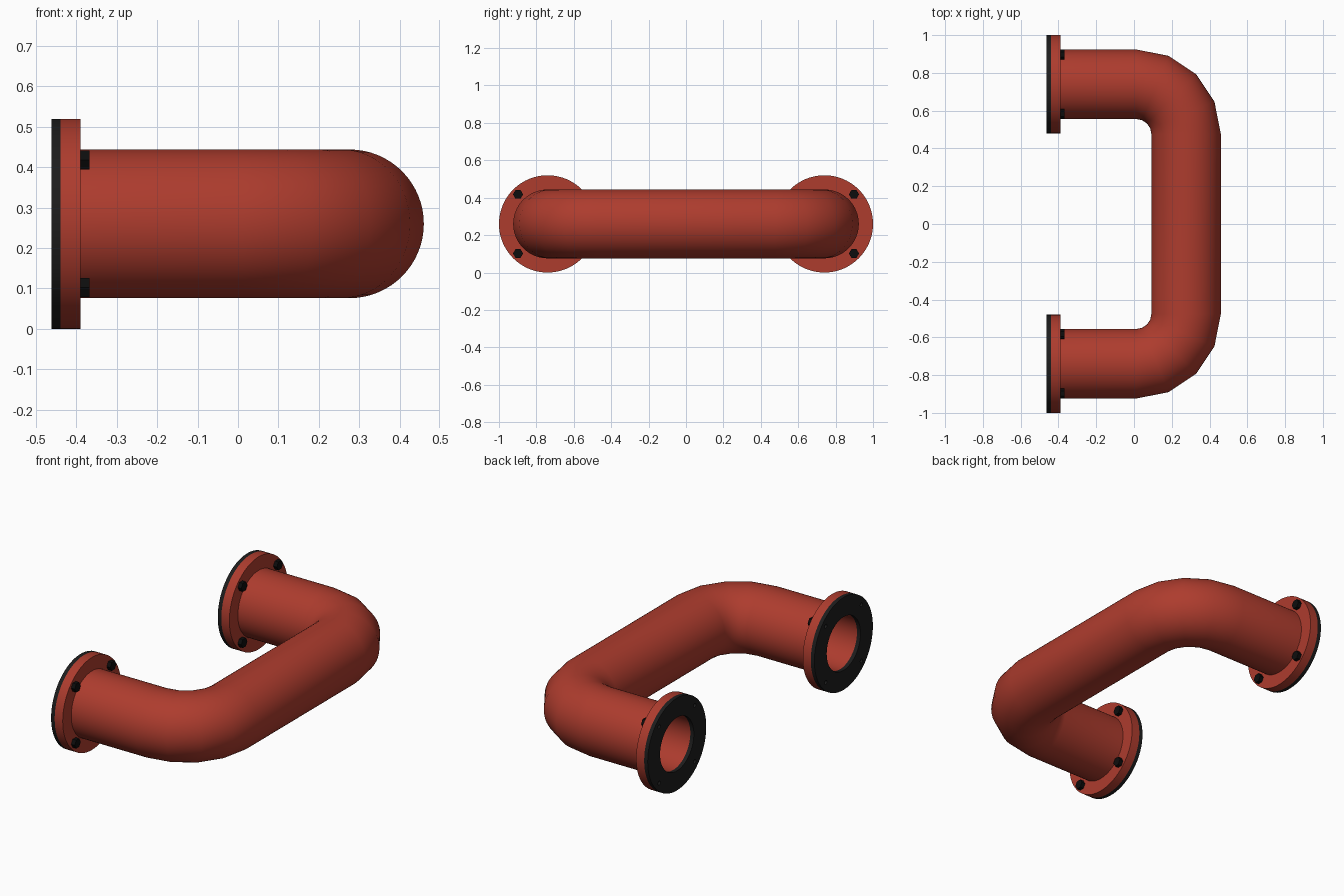
import bpy, bmesh
from math import sin, cos, pi, radians
from mathutils import Vector, Matrix

if "Cube" in bpy.data.objects:
    bpy.data.objects.remove(bpy.data.objects["Cube"])

ZC, YLEG = 0.26, 0.74            # pipe axis height, leg offset
R_OUT, R_IN = 0.184, 0.15        # pipe radii
R_FLANGE, BOLT = 0.26, 0.158     # flange radius, bolt offset in y and z
X_BACK, X_SEAL, X_FACE = -0.462, -0.44, -0.39
SEG = 64


def material(name, color):
    m = bpy.data.materials.new(name)
    m.diffuse_color = (*color, 1)
    m.use_nodes = True
    m.node_tree.nodes["Principled BSDF"].inputs["Base Color"].default_value = m.diffuse_color
    return m


RED = material("red_paint", (0.42, 0.045, 0.027))
RUBBER = material("black_rubber", (0.012, 0.012, 0.012))
STEEL = material("dark_steel", (0.004, 0.004, 0.004))


def finish(name, bm, mat, smooth=True):
    bmesh.ops.recalc_face_normals(bm, faces=bm.faces)
    me = bpy.data.meshes.new(name)
    bm.to_mesh(me)
    bm.free()
    ob = bpy.data.objects.new(name, me)
    bpy.context.collection.objects.link(ob)
    me.materials.append(mat)
    if smooth:
        bpy.ops.object.select_all(action='DESELECT')
        ob.select_set(True)
        bpy.context.view_layer.objects.active = ob
        bpy.ops.object.shade_smooth_by_angle(angle=radians(30))
    return ob


def bridge(bm, rings, closed=False):
    for i in range(len(rings) if closed else len(rings) - 1):
        a, b = rings[i], rings[(i + 1) % len(rings)]
        for j in range(len(a)):
            k = (j + 1) % len(a)
            bm.faces.new((a[j], a[k], b[k], b[j]))


def ring(bm, centre, tangent, r):
    up = Vector((0, 0, 1))
    side = tangent.cross(up)
    return [bm.verts.new(centre + side * (r * cos(2 * pi * j / SEG)) + up * (r * sin(2 * pi * j / SEG)))
            for j in range(SEG)]


def washer(name, y, x0, x1, r_in, r_out, mat):
    bm = bmesh.new()
    t = Vector((1, 0, 0))
    bridge(bm, [ring(bm, Vector((x, y, ZC)), t, r)
                for x, r in ((x0, r_in), (x0, r_out), (x1, r_out), (x1, r_in))], closed=True)
    return finish(name, bm, mat)


def rod(bm, x0, x1, y, z, r, sides):
    m = Matrix.Translation(((x0 + x1) / 2, y, z)) @ Matrix.Rotation(pi / 2, 4, 'Y')
    bmesh.ops.create_cone(bm, cap_ends=True, segments=sides, radius1=r, radius2=r,
                          depth=x1 - x0, matrix=m)


# Hollow U-shaped pipe: two legs joined by four-segment elbows
BX, BY, BR = 0.012, 0.476, 0.264
path = [(Vector((X_SEAL, YLEG, ZC)), Vector((1, 0, 0)))]
for i in range(5):
    a = pi / 2 * i / 4
    path.append((Vector((BX + BR * sin(a), BY + BR * cos(a), ZC)), Vector((cos(a), -sin(a), 0))))
path += [(Vector((p.x, -p.y, p.z)), Vector((-t.x, t.y, 0))) for p, t in reversed(path)]
bm = bmesh.new()
outer = [ring(bm, p, t, R_OUT) for p, t in path]
inner = [ring(bm, p, t, R_IN) for p, t in reversed(path)]
# the inner wall runs back along the path so the section closes on itself
bridge(bm, outer + inner, closed=True)
finish("pipe", bm, RED)

for side, label in ((1, "back"), (-1, "front")):
    y = side * YLEG
    spots = [(y + a * BOLT, ZC + b * BOLT) for a in (-1, 1) for b in (-1, 1)]

    # Flange plate and rubber gasket behind it
    washer(label + "_flange", y, X_SEAL, X_FACE, R_IN + 0.001, R_FLANGE, RED)
    gasket = washer(label + "_gasket", y, X_BACK, X_SEAL, R_IN, R_FLANGE, RUBBER)

    # Small bolt holes through the gasket
    bm = bmesh.new()
    for by, bz in spots:
        rod(bm, X_BACK - 0.02, X_SEAL + 0.02, by, bz, 0.011, 12)
    cutter = finish(label + "_hole_cutter", bm, RED, smooth=False)
    cutter.hide_render = True
    cutter.hide_set(True)
    mod = gasket.modifiers.new("bolt_holes", 'BOOLEAN')
    mod.operation = 'DIFFERENCE'
    mod.solver = 'EXACT'
    mod.object = cutter

    # Hexagonal bolt heads on the flange face
    bm = bmesh.new()
    for by, bz in spots:
        rod(bm, X_FACE - 0.01, X_FACE + 0.022, by, bz, 0.027, 6)
    finish(label + "_bolts", bm, STEEL, smooth=False)
